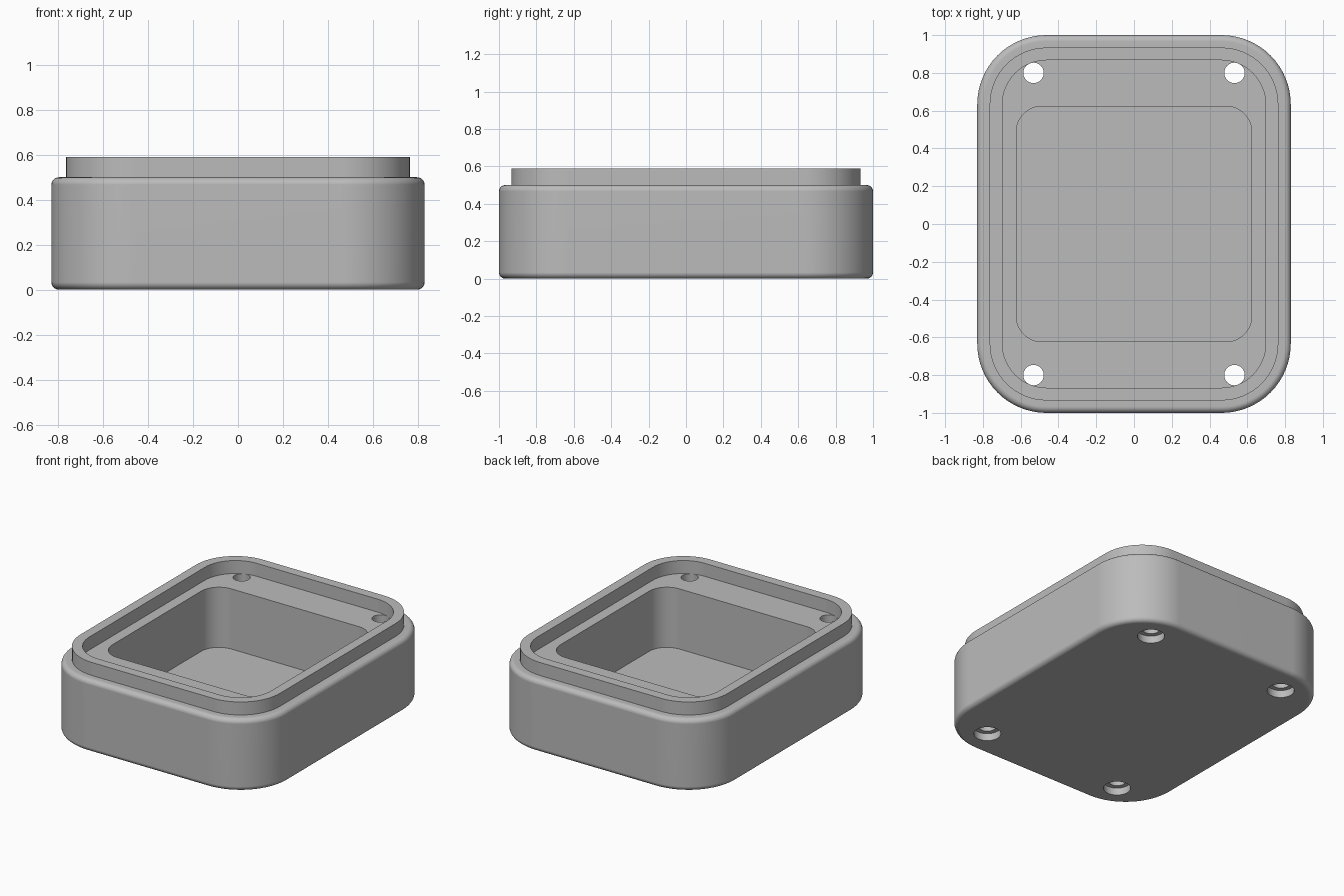
import bpy, bmesh
from math import sin, cos, pi

old = bpy.data.objects.get("Cube")
if old:
    bpy.data.objects.remove(old, do_unlink=True)

grey = bpy.data.materials.new("light grey")
grey.use_nodes = True
colour = (0.5, 0.5, 0.5, 1)
grey.diffuse_color = colour
grey.node_tree.nodes["Principled BSDF"].inputs["Base Color"].default_value = colour


def rounded_ring(bm, half_x, half_y, radius, z, steps=16):
    """Ring of vertices around a rounded rectangle."""
    ring = []
    for quarter, (sx, sy) in enumerate([(1, 1), (-1, 1), (-1, -1), (1, -1)]):
        for i in range(steps + 1):
            a = (quarter + i / steps) * pi / 2
            ring.append(bm.verts.new((sx * (half_x - radius) + radius * cos(a),
                                      sy * (half_y - radius) + radius * sin(a), z)))
    return ring


def circle_ring(bm, x, y, radius, z, steps=48):
    return [bm.verts.new((x + radius * cos(2 * pi * i / steps),
                          y + radius * sin(2 * pi * i / steps), z)) for i in range(steps)]


def loft(name, bm, rings):
    """Closed solid skinned through the rings."""
    for low, high in zip(rings, rings[1:]):
        n = len(low)
        for i in range(n):
            j = (i + 1) % n
            bm.faces.new((low[i], low[j], high[j], high[i]))
    bm.faces.new(rings[0][::-1])
    bm.faces.new(rings[-1])
    bmesh.ops.recalc_face_normals(bm, faces=bm.faces)
    mesh = bpy.data.meshes.new(name)
    bm.to_mesh(mesh)
    bm.free()
    mesh.materials.append(grey)
    obj = bpy.data.objects.new(name, mesh)
    bpy.context.collection.objects.link(obj)
    return obj


# Enclosure base: outer wall, raised lip, ledge and pocket in one skin
X, Y, R = 0.83, 1.0, 0.367
TOP, LIP, FLOOR, FILLET = 0.5, 0.59, 0.083, 0.033
arc = [i / 6 * pi / 2 for i in range(7)]
section = [(FILLET * (1 - sin(a)), FILLET * (1 - cos(a))) for a in arc]
section += [(FILLET * (1 - cos(a)), TOP - FILLET * (1 - sin(a))) for a in arc]
section += [(0.066, TOP), (0.066, LIP), (0.133, LIP), (0.133, TOP)]
bm = bmesh.new()
rings = [rounded_ring(bm, X - d, Y - d, R - d, z) for d, z in section]
rings += [rounded_ring(bm, 0.623, 0.623, 0.135, z) for z in (TOP, FLOOR)]
base = loft("enclosure_base", bm, rings)

# Counterbored screw holes in the four corners
cutters = []
for sx in (-1, 1):
    for sy in (-1, 1):
        bm = bmesh.new()
        steps = [(0.085, -0.1), (0.085, 0.05), (0.054, 0.05), (0.054, TOP + 0.02)]
        cutter = loft("screw_hole_cutter", bm,
                      [circle_ring(bm, sx * 0.532, sy * 0.8, r, z) for r, z in steps])
        cutter.hide_render = True
        cutters.append(cutter)
        cut = base.modifiers.new("screw hole", "BOOLEAN")
        cut.operation = "DIFFERENCE"
        cut.solver = "EXACT"
        cut.object = cutter

# Apply the holes, then smooth the curved walls
bpy.ops.object.select_all(action="DESELECT")
base.select_set(True)
bpy.context.view_layer.objects.active = base
for name in [m.name for m in base.modifiers]:
    bpy.ops.object.modifier_apply(modifier=name)
for cutter in cutters:
    bpy.data.objects.remove(cutter, do_unlink=True)
bpy.ops.object.shade_smooth_by_angle(angle=pi / 6)
weighted = base.modifiers.new("flat panels", "WEIGHTED_NORMAL")
weighted.keep_sharp = True
